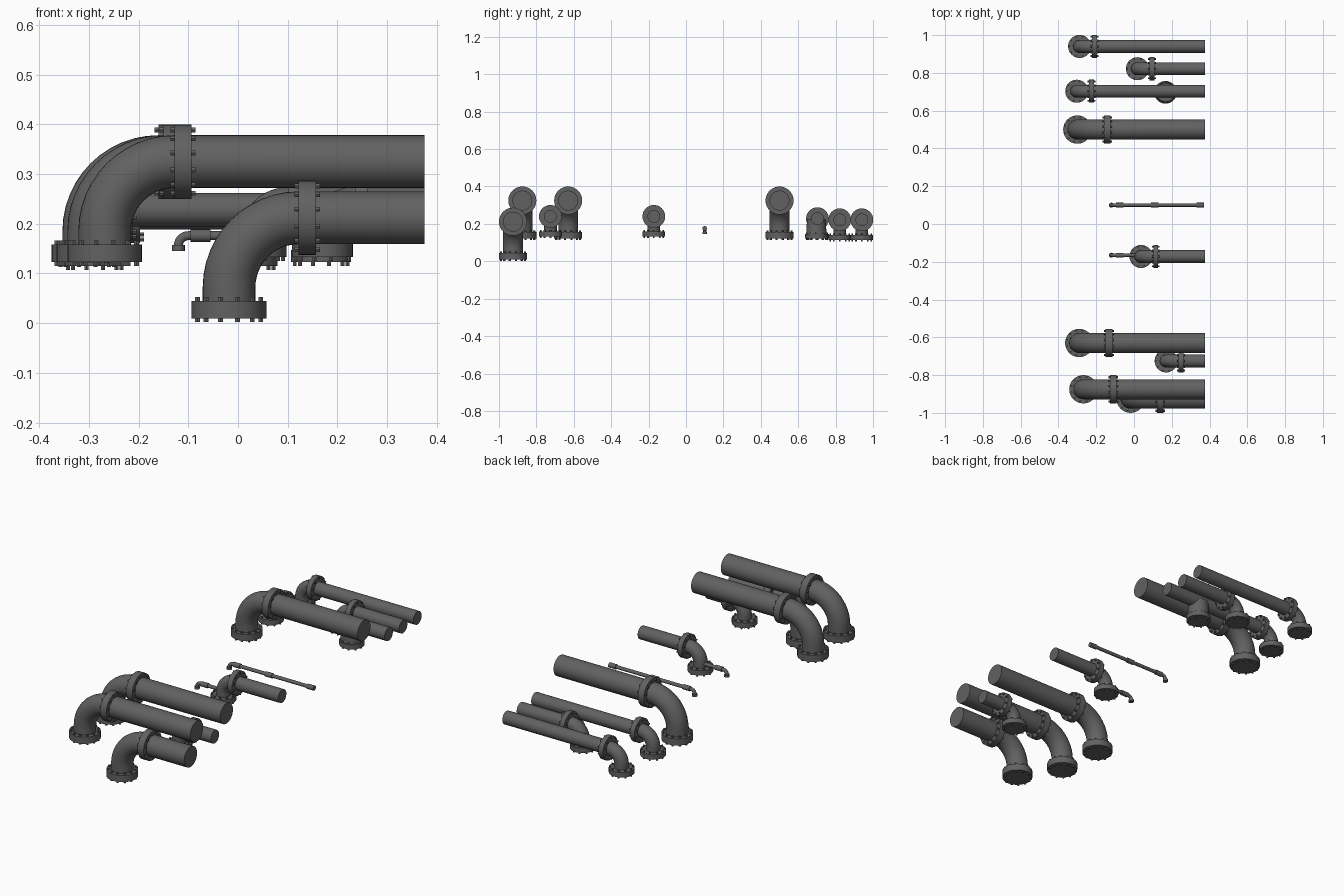
import bpy, bmesh, math
from mathutils import Matrix, Vector

cube = bpy.data.objects.get("Cube")
if cube:
    bpy.data.objects.remove(cube)

steel = bpy.data.materials.new("dark_grey_steel")
steel.use_nodes = True
GREY = (0.12, 0.12, 0.12, 1)
steel.diffuse_color = GREY
steel.node_tree.nodes["Principled BSDF"].inputs["Base Color"].default_value = GREY

END_X = 0.375
UP, ALONG = Vector((0, 0, 1)), Vector((1, 0, 0))


def finish(name, bm):
    bmesh.ops.recalc_face_normals(bm, faces=bm.faces)
    mesh = bpy.data.meshes.new(name)
    bm.to_mesh(mesh)
    bm.free()
    mesh.materials.append(steel)
    ob = bpy.data.objects.new(name, mesh)
    bpy.context.collection.objects.link(ob)
    bpy.ops.object.select_all(action='DESELECT')
    ob.select_set(True)
    bpy.context.view_layer.objects.active = ob
    bpy.ops.object.shade_smooth_by_angle(angle=math.radians(35))


def cylinder(bm, centre, axis, r, length, segs=32, top=None):
    turn = UP.rotation_difference(axis).to_matrix().to_4x4()
    bmesh.ops.create_cone(bm, cap_ends=True, segments=segs, radius1=r,
                          radius2=r if top is None else top, depth=length,
                          matrix=Matrix.Translation(centre) @ turn)


def sweep(bm, x, y, z, bottom, bend, r, end, segs=32, steps=12):
    """Vertical pipe that bends through a quarter turn and runs along x."""
    path = [(Vector((x, y, bottom)), 0)]
    for i in range(steps + 1):
        a = math.pi / 2 * i / steps
        path.append((Vector((x + bend * (1 - math.cos(a)), y,
                             z - bend + bend * math.sin(a))), a))
    path.append((Vector((end, y, z)), math.pi / 2))
    rings = []
    for p, a in path:
        side = Vector((math.cos(a), 0, -math.sin(a)))
        ring = []
        for k in range(segs):
            t = 2 * math.pi * k / segs
            ring.append(bm.verts.new(p + r * (side * math.cos(t) + Vector((0, math.sin(t), 0)))))
        rings.append(ring)
    for a, b in zip(rings, rings[1:]):
        for k in range(segs):
            n = (k + 1) % segs
            bm.faces.new((a[k], a[n], b[n], b[k]))
    bm.faces.new(rings[0])
    bm.faces.new(rings[-1])


def flange(name, centre, axis, r, thick, bolts):
    """Disc with a ring of bolts that stand out on both faces."""
    bm = bmesh.new()
    cylinder(bm, centre, axis, r, thick)
    u = Vector((0, 1, 0))
    v = axis.cross(u)
    for k in range(bolts):
        t = 2 * math.pi * (k + 0.5) / bolts
        p = centre + r * 0.88 * (u * math.cos(t) + v * math.sin(t))
        cylinder(bm, p, axis, r * 0.075, thick + 0.016, 6)
    finish(name, bm)


def flanged_pipe(name, x, y, z, r, rim, bend, drop, thick, bolts):
    bottom = z - drop
    bm = bmesh.new()
    sweep(bm, x, y, z, bottom + thick / 2, bend, r, END_X)
    finish(name + "_pipe", bm)
    flange(name + "_base_flange", Vector((x, y, bottom + thick / 2)), UP, rim, thick, bolts)
    flange(name + "_joint_flange", Vector((x + bend + thick / 2, y, z)), ALONG, rim, thick, bolts)


# Large pipes
for name, x, y, z in (("front_low", -0.018, -0.925, 0.212),
                      ("front_high", -0.268, -0.875, 0.325),
                      ("second_high", -0.29, -0.63, 0.325),
                      ("rear_high", -0.30, 0.50, 0.325)):
    flanged_pipe(name, x, y, z, 0.053, 0.075, 0.14, 0.202, 0.035, 12)

# Medium pipes
for name, x, y, z in (("front_medium", 0.17, -0.725, 0.24),
                      ("middle_medium", 0.037, -0.172, 0.24),
                      ("rear_inner", -0.303, 0.703, 0.228),
                      ("rear_centre", 0.018, 0.822, 0.222),
                      ("rear_outer", -0.288, 0.94, 0.222)):
    flanged_pipe(name, x, y, z, 0.034, 0.061, 0.065, 0.107, 0.026, 10)

# Wide outlet under the inner rear pipe
bm = bmesh.new()
cylinder(bm, Vector((0.167, 0.697, 0.18)), UP, 0.055, 0.09, top=0.05)
finish("outlet_body", bm)
flange("outlet_flange", Vector((0.167, 0.697, 0.135)), UP, 0.06, 0.024, 10)

# Thin pipes with collars
for name, y, end, collars in (("thin_long", 0.10, 0.37, (-0.075, 0.11, 0.35)),
                              ("thin_short", -0.165, 0.02, (-0.075,))):
    bm = bmesh.new()
    sweep(bm, -0.12, y, 0.176, 0.15, 0.02, 0.009, end, 16, 6)
    cylinder(bm, Vector((-0.12, y, 0.151)), UP, 0.013, 0.012, 16)
    for cx in collars:
        cylinder(bm, Vector((cx, y, 0.176)), ALONG, 0.0125, 0.04, 16)
    finish(name + "_pipe", bm)
